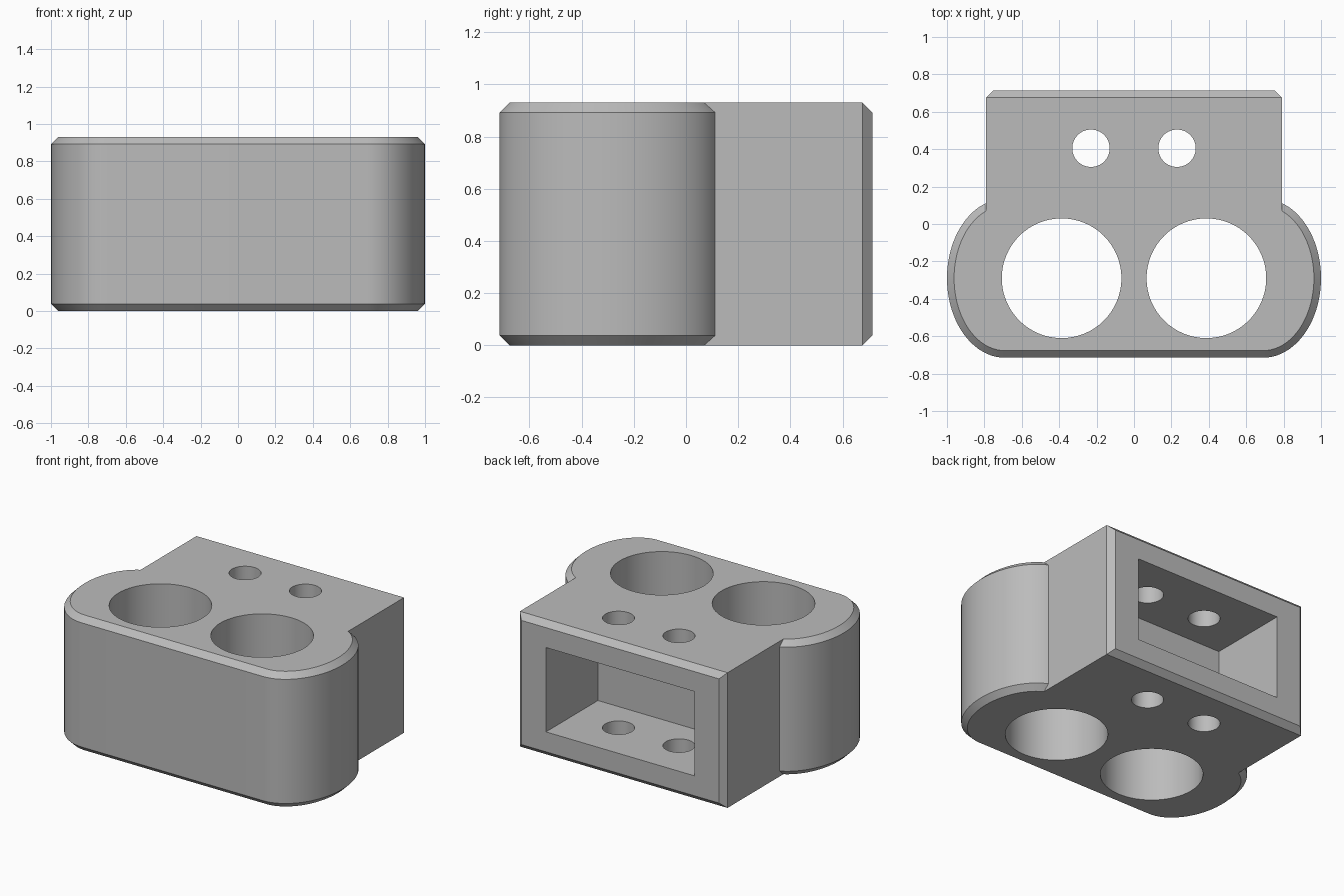
import bpy
import bmesh
from math import cos, sin, pi, radians

HEIGHT, CHAMFER = 0.93, 0.038

cube = bpy.data.objects.get("Cube")
if cube:
    bpy.data.objects.remove(cube, do_unlink=True)

grey = bpy.data.materials.new("plain grey")
grey.use_nodes = True
colour = (0.5, 0.5, 0.5, 1)
grey.diffuse_color = colour
grey.node_tree.nodes["Principled BSDF"].inputs["Base Color"].default_value = colour


def loft(name, rings):
    """Closed solid through a stack of equal-length point rings."""
    bm = bmesh.new()
    loops = [[bm.verts.new(p) for p in ring] for ring in rings]
    n = len(loops[0])
    for low, high in zip(loops, loops[1:]):
        for i in range(n):
            j = (i + 1) % n
            bm.faces.new((low[i], low[j], high[j], high[i]))
    bm.faces.new(loops[0])
    bm.faces.new(loops[-1])
    bmesh.ops.recalc_face_normals(bm, faces=bm.faces)
    mesh = bpy.data.meshes.new(name)
    bm.to_mesh(mesh)
    bm.free()
    mesh.materials.append(grey)
    obj = bpy.data.objects.new(name, mesh)
    bpy.context.collection.objects.link(obj)
    return obj


def pill(inset, z, steps=40):
    """Outline with a half ellipse at each end."""
    points = []
    for side, start in ((1, -pi / 2), (-1, pi / 2)):
        for i in range(steps + 1):
            a = start + pi * i / steps
            points.append((side * 0.69 + (0.31 - inset) * cos(a),
                           -0.29 + (0.425 - inset) * sin(a), z))
    return points


def rectangle(half_x, y, low, high):
    return [(-half_x, y, low), (half_x, y, low), (half_x, y, high), (-half_x, y, high)]


def circle(x, y, radius, z, steps=64):
    return [(x + radius * cos(2 * pi * i / steps),
             y + radius * sin(2 * pi * i / steps), z) for i in range(steps)]


def combine(target, other, operation):
    mod = target.modifiers.new(operation.title(), 'BOOLEAN')
    mod.operation, mod.object, mod.solver = operation, other, 'EXACT'
    bpy.context.view_layer.objects.active = target
    bpy.ops.object.modifier_apply(modifier=mod.name)
    bpy.data.objects.remove(other, do_unlink=True)


# Rounded front body with chamfered rims
body = loft("mount_body", [pill(CHAMFER, 0), pill(0, CHAMFER),
                           pill(0, HEIGHT - CHAMFER), pill(CHAMFER, HEIGHT)])

# Rear block with a chamfered back face
back = 0.715
block = loft("rear_block", [
    rectangle(0.79, -0.2, 0, HEIGHT),
    rectangle(0.79, back - CHAMFER, 0, HEIGHT),
    rectangle(0.79 - CHAMFER, back, CHAMFER, HEIGHT - CHAMFER)])
combine(body, block, 'UNION')

# Rectangular pocket open at the back
pocket = loft("pocket_cutter", [rectangle(0.565, y, 0.175, 0.755) for y in (0.15, 1)])
combine(body, pocket, 'DIFFERENCE')

# Two large bores and two small screw holes
for side in (-1, 1):
    for x, y, radius in ((0.387, -0.29, 0.32), (0.23, 0.405, 0.1)):
        hole = loft("hole_cutter", [circle(side * x, y, radius, z) for z in (-0.2, 1.2)])
        combine(body, hole, 'DIFFERENCE')

# Smooth curved walls, crisp edges
bpy.ops.object.select_all(action='DESELECT')
body.select_set(True)
bpy.context.view_layer.objects.active = body
bpy.ops.object.shade_smooth_by_angle(angle=radians(30))
